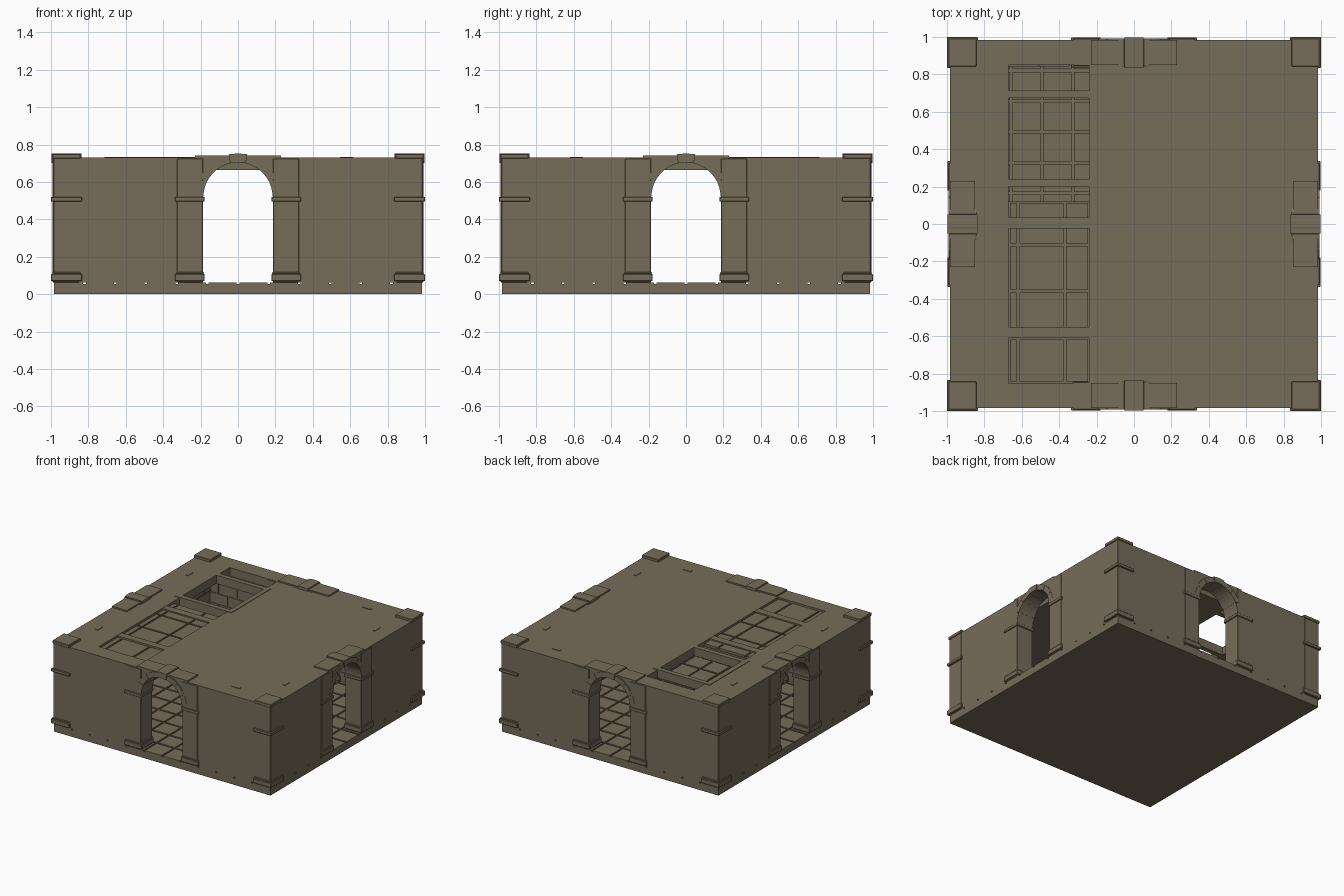
import bpy, bmesh, math
from mathutils import Matrix, Vector

cube = bpy.data.objects.get("Cube")
if cube:
    bpy.data.objects.remove(cube, do_unlink=True)

stone = bpy.data.materials.new("olive_stone")
stone.use_nodes = True
STONE = (0.18, 0.15, 0.10, 1)
stone.diffuse_color = STONE
stone.node_tree.nodes["Principled BSDF"].inputs["Base Color"].default_value = STONE

EDGE, INNER = 0.985, 0.85      # outer and inner wall planes
FLOOR, CEIL, TOP = 0.064, 0.665, 0.73
RADIUS, SPRING = 0.187, 0.52   # arch opening
TILE = EDGE / 6


def box(bm, x0, x1, y0, y1, z0, z1):
    size = Matrix.Diagonal((x1 - x0, y1 - y0, z1 - z0, 1))
    mid = Matrix.Translation(((x0 + x1) / 2, (y0 + y1) / 2, (z0 + z1) / 2))
    return bmesh.ops.create_cube(bm, size=1, matrix=mid @ size)["verts"]


def prism(bm, outline, y0, y1):
    """Extrude an outline in x and z from y0 to y1."""
    face = bm.faces.new([bm.verts.new((x, y0, z)) for x, z in outline])
    new = bmesh.ops.extrude_face_region(bm, geom=[face])["geom"]
    bmesh.ops.translate(bm, vec=(0, y1 - y0, 0),
                        verts=[v for v in new if isinstance(v, bmesh.types.BMVert)])


def finish(bm, name, turn=0, bevel=0):
    bmesh.ops.recalc_face_normals(bm, faces=bm.faces)
    mesh = bpy.data.meshes.new(name)
    bm.to_mesh(mesh)
    bm.free()
    mesh.materials.append(stone)
    obj = bpy.data.objects.new(name, mesh)
    bpy.context.collection.objects.link(obj)
    obj.rotation_euler.z = turn
    if bevel:
        mod = obj.modifiers.new("chamfer", "BEVEL")
        mod.width, mod.segments = bevel, 1
    return obj


def arc(radius, a0, a1, steps):
    return [(radius * math.cos(a0 + (a1 - a0) * i / steps),
             SPRING + radius * math.sin(a0 + (a1 - a0) * i / steps))
            for i in range(steps + 1)]


# Base slab and paved floor
bm = bmesh.new()
box(bm, -EDGE, EDGE, -EDGE, EDGE, 0, 0.054)
finish(bm, "base_slab")
bm = bmesh.new()
GAP = 0.007
for i in range(-6, 6):
    for j in range(-6, 6):
        lo_x = -EDGE if i == -6 else i * TILE + GAP
        hi_x = EDGE if i == 5 else (i + 1) * TILE - GAP
        lo_y = -EDGE if j == -6 else j * TILE + GAP
        hi_y = EDGE if j == 5 else (j + 1) * TILE - GAP
        box(bm, lo_x, hi_x, lo_y, hi_y, 0.05, FLOOR)
finish(bm, "floor_tiles")


def wall(bm):
    """Wall with an arched doorway, on the front side."""
    outline = [(-INNER, FLOOR), (-INNER, TOP), (INNER, TOP), (INNER, FLOOR), (RADIUS, FLOOR)]
    outline += arc(RADIUS, 0, math.pi, 16) + [(-RADIUS, FLOOR)]
    prism(bm, outline, -EDGE, -INNER)


def door_piers(bm):
    for s in (-1, 1):
        def part(a, b, out, z0, z1):
            x0, x1 = sorted((s * a, s * b))
            box(bm, x0, x1, -EDGE - out, -INNER + out, z0, z1)
        part(0.188, 0.326, 0.006, FLOOR, 0.725)
        part(0.178, 0.336, 0.013, 0.07, 0.108)
        part(0.183, 0.331, 0.009, 0.108, 0.118)
        part(0.178, 0.336, 0.013, 0.495, 0.52)


def arch_stones(bm):
    count = 7
    for i in range(count):
        a0, a1 = (math.pi * (i + k) / count for k in (0.015, 0.985))
        out = 0.013 if i == count // 2 else 0.008
        outline = arc(RADIUS - 0.002, a0, a1, 3) + arc(0.228 if out < 0.01 else 0.232, a1, a0, 3)
        prism(bm, outline, -EDGE - out, -INNER + out)
    box(bm, -0.23, 0.23, -EDGE, -INNER, 0.72, 0.741)
    box(bm, -0.045, 0.045, -EDGE - 0.01, -INNER + 0.01, 0.715, 0.75)


def wall_bricks(bm):
    rows = 7
    height = (CEIL - FLOOR) / rows
    for r in range(rows):
        z0 = FLOOR + r * height
        for s in (-1, 1):
            x = 0.345 - (0.085 if r % 2 else 0)
            while x < INNER:
                x0, x1 = sorted((s * max(x, 0.345), s * min(x + 0.16, INNER)))
                box(bm, x0, x1, -INNER - 0.002, -INNER + 0.008, z0 + 0.005, z0 + height - 0.005)
                x += 0.17


for side, turn in (("front", 0), ("left", math.pi / 2), ("back", math.pi), ("right", -math.pi / 2)):
    for build, label, bevel in ((wall, "wall", 0), (door_piers, "door_piers", 0.003),
                                (arch_stones, "arch_stones", 0), (wall_bricks, "inner_bricks", 0)):
        bm = bmesh.new()
        build(bm)
        finish(bm, side + "_" + label, turn, bevel)

# Corner pillars with plinth, band and cap
for name, sx, sy in (("front_left", 1, -1), ("front_right", -1, -1),
                     ("back_left", 1, 1), ("back_right", -1, 1)):
    bm = bmesh.new()
    for out, z0, z1 in ((0.002, FLOOR, TOP), (0.015, 0.07, 0.108), (0.009, 0.108, 0.118),
                        (0.015, 0.495, 0.52), (0.008, 0.725, 0.75)):
        x0, x1 = sorted((sx * (INNER - out), sx * (EDGE + out)))
        y0, y1 = sorted((sy * (INNER - out), sy * (EDGE + out)))
        box(bm, x0, x1, y0, y1, z0, z1)
    finish(bm, name + "_pillar", bevel=0.003)

# Roof around a long bay, which is open at the back end
X0, X1, STEP = -0.67, -0.24, 0.12
bm = bmesh.new()
box(bm, -INNER, X0, -INNER, INNER, CEIL, TOP)
box(bm, X1, INNER, -INNER, INNER, CEIL, TOP)
finish(bm, "roof")

# Sunken paving in the bay, with cross beams
bm = bmesh.new()
box(bm, X0, X1, -INNER, STEP, CEIL, 0.70)
xs = [X0, -0.62, -0.37, X1]
ys = [-INNER, -0.61, -0.36, -0.11, STEP]
for xa, xb in zip(xs, xs[1:]):
    for ya, yb in zip(ys, ys[1:]):
        box(bm, xa + GAP, xb - GAP, ya + GAP, yb - GAP, 0.69, 0.718)
finish(bm, "bay_paving")
bm = bmesh.new()
for ya in (-0.61, -0.025):
    box(bm, X0, X1, ya, ya + 0.06, CEIL, 0.728)
finish(bm, "bay_beams")

# Square hatch frame
bm = bmesh.new()
box(bm, -0.715, X0, 0.2, 0.715, CEIL, 0.734)
box(bm, X1, -0.2, 0.2, 0.715, CEIL, 0.734)
box(bm, X0, X1, 0.2, 0.24, CEIL, 0.734)
box(bm, X0, X1, 0.675, 0.715, CEIL, 0.734)
finish(bm, "hatch_frame")

# Small locating pegs along the roof edge
bm = bmesh.new()
for s in (-1, 1):
    box(bm, 0.545, 0.615, s * INNER - 0.01, s * INNER + 0.01, 0.72, 0.734)
    for x in (-INNER, INNER):
        box(bm, x - 0.01, x + 0.01, s * 0.585 - 0.035, s * 0.585 + 0.035, 0.72, 0.734)
finish(bm, "roof_pegs")
